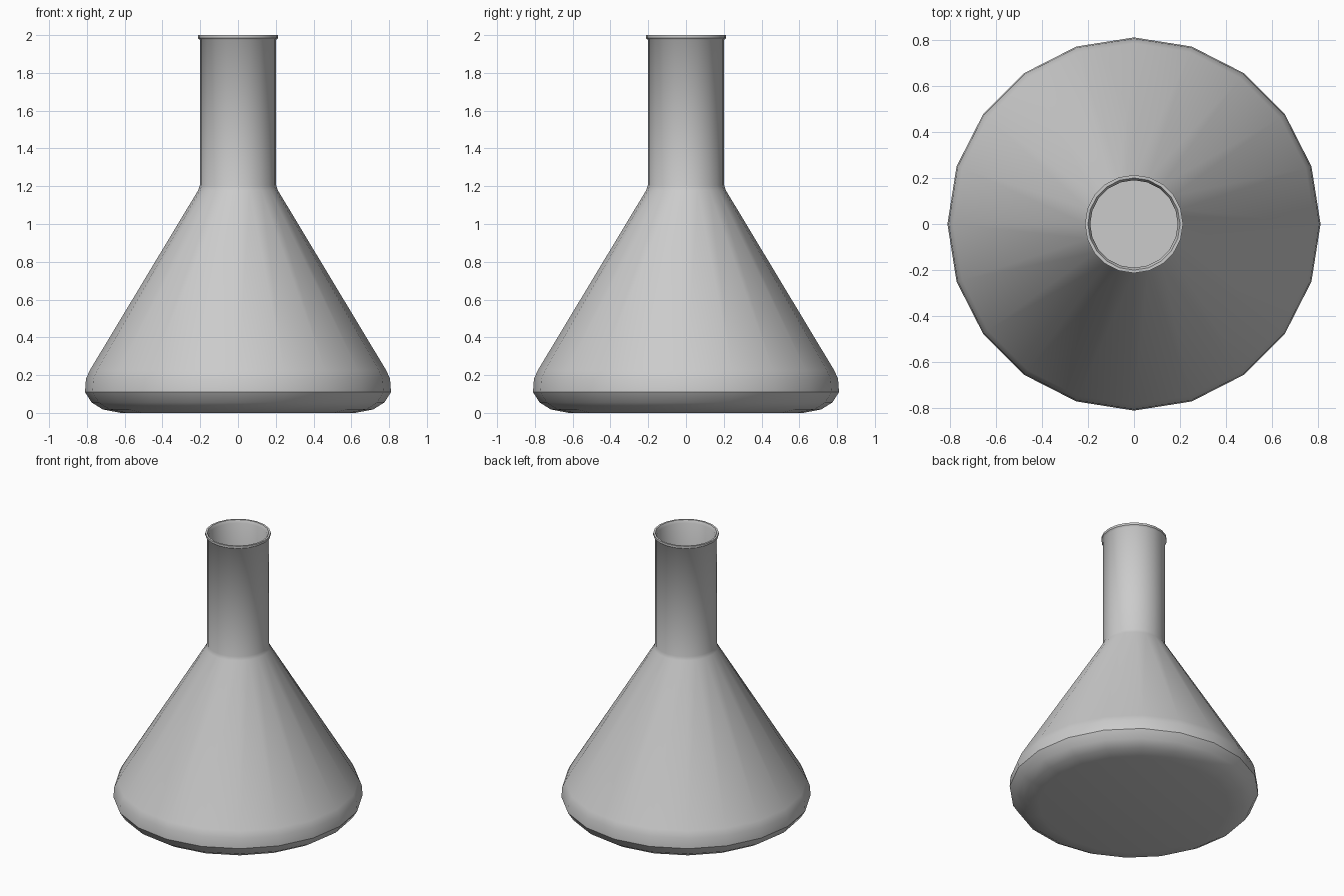
import bpy
import bmesh
import math

cube = bpy.data.objects.get("Cube")
if cube:
    bpy.data.objects.remove(cube, do_unlink=True)

SIDES = 20

grey = bpy.data.materials.new("plain grey")
grey.use_nodes = True
grey.diffuse_color = (0.6, 0.6, 0.6, 1)
grey.node_tree.nodes["Principled BSDF"].inputs["Base Color"].default_value = (0.6, 0.6, 0.6, 1)


def lathe(name, profile, sharp_rings):
    """Turn a (radius, height) profile round z, capping its two ends."""
    bm = bmesh.new()
    rings = []
    for r, z in profile:
        rings.append([bm.verts.new((r * math.cos(math.tau * i / SIDES),
                                    r * math.sin(math.tau * i / SIDES), z))
                      for i in range(SIDES)])
    for low, high in zip(rings, rings[1:]):
        for i in range(SIDES):
            j = (i + 1) % SIDES
            bm.faces.new((low[i], low[j], high[j], high[i]))
    bm.faces.new(rings[0][::-1])
    bm.faces.new(rings[-1])
    for face in bm.faces:
        face.smooth = True
    for k in sharp_rings:
        for i in range(SIDES):
            bm.edges.get((rings[k][i], rings[k][(i + 1) % SIDES])).smooth = False
    mesh = bpy.data.meshes.new(name)
    bm.to_mesh(mesh)
    bm.free()
    mesh.materials.append(grey)
    obj = bpy.data.objects.new(name, mesh)
    bpy.context.collection.objects.link(obj)
    return obj


# Outer skin from the base up to the flared lip
outer = [(0.62, 0), (0.715, 0.018), (0.775, 0.055), (0.81, 0.11), (0.805, 0.18),
         (0.785, 0.225), (0.21, 1.18), (0.202, 1.205), (0.202, 1.975), (0.213, 1.985), (0.213, 2.0)]
# Inner skin from the lip down to the floor
inner = [(0.2, 2.0), (0.19, 1.98), (0.19, 1.2), (0.765, 0.225), (0.785, 0.17),
         (0.785, 0.11), (0.7, 0.035), (0.62, 0.02)]
n = len(outer)
lathe("flask", outer + inner, (3, n - 2, n - 1, n, n + len(inner) - 1))
